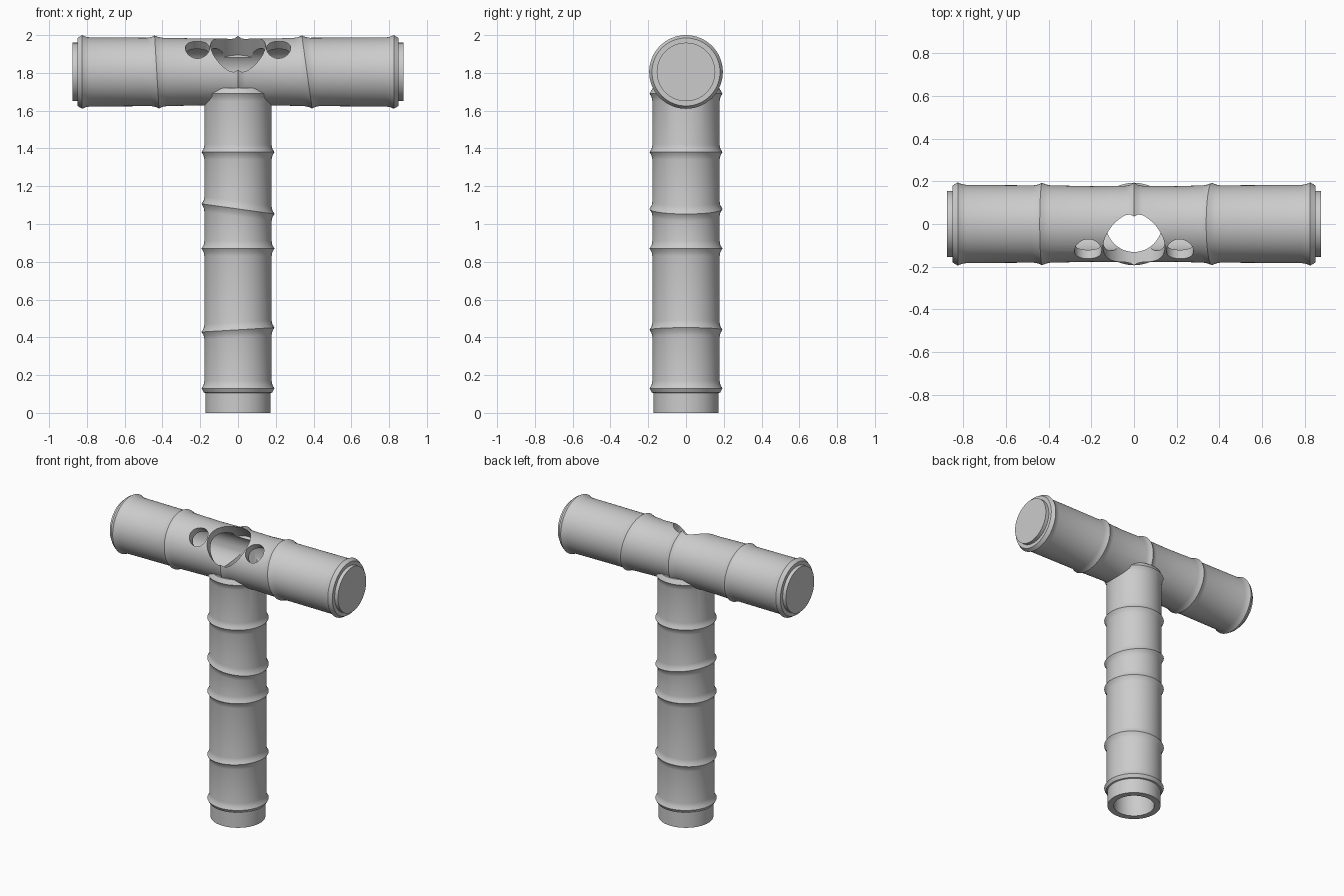
import bpy, bmesh, math
from mathutils import Vector

if "Cube" in bpy.data.objects:
    bpy.data.objects.remove(bpy.data.objects["Cube"])

SIDES = 64
HEAD_Z = 1.805

grey = bpy.data.materials.new("plain grey")
grey.use_nodes = True
COLOUR = (0.6, 0.6, 0.6, 1)
grey.diffuse_color = COLOUR
grey.node_tree.nodes["Principled BSDF"].inputs["Base Color"].default_value = COLOUR


def node(t, body, ridge=0.193, tilt=0.0):
    """Profile points of one flared bamboo joint centred at t."""
    return [(t - 0.04, body, tilt), (t - 0.018, body + 0.004, tilt), (t, ridge, tilt),
            (t + 0.018, body + 0.004, tilt), (t + 0.04, body, tilt)]


def lathe(name, profile, place):
    """Closed solid of revolution; every station may be sheared by its tilt."""
    bm = bmesh.new()
    rings = []
    for t, r, tilt in profile:
        ring = []
        for i in range(SIDES):
            a = 2 * math.pi * i / SIDES
            ring.append(bm.verts.new(place(t, r * math.cos(a), r * math.sin(a), tilt)))
        rings.append(ring)
    for low, high in zip(rings, rings[1:]):
        for i in range(SIDES):
            j = (i + 1) % SIDES
            bm.faces.new((low[i], low[j], high[j], high[i]))
    bm.faces.new(rings[0][::-1])
    bm.faces.new(rings[-1])
    bmesh.ops.recalc_face_normals(bm, faces=bm.faces)
    mesh = bpy.data.meshes.new(name)
    bm.to_mesh(mesh)
    bm.free()
    mesh.materials.append(grey)
    obj = bpy.data.objects.new(name, mesh)
    bpy.context.collection.objects.link(obj)
    return obj


def upright(t, u, v, tilt):
    return Vector((u, v, t + tilt * u))


def sideways(t, u, v, tilt):
    return Vector((t + tilt * v, u, HEAD_Z + v))


def drill(x, angle):
    """Placement along a line rising towards the front from the head axis."""
    c, s = math.cos(math.radians(angle)), math.sin(math.radians(angle))
    return lambda t, u, v, tilt: Vector((x + u, -c * t + s * v, HEAD_Z + s * t + c * v))


def combine(target, tool, operation):
    mod = target.modifiers.new(operation.title(), "BOOLEAN")
    mod.operation = operation
    mod.solver = "EXACT"
    mod.object = tool
    bpy.context.view_layer.objects.active = target
    bpy.ops.object.modifier_apply(modifier=mod.name)
    bpy.data.objects.remove(tool)


# Upright handle: plain foot, five joints and a collar under the head
handle_profile = [(0, 0.172, 0), (0.105, 0.172, 0), (0.108, 0.181, 0), (0.13, 0.193, 0),
                  (0.148, 0.182, 0), (0.17, 0.178, 0)]
for z, tilt in ((0.44, 0.06), (0.87, 0), (1.08, -0.14), (1.38, 0)):
    handle_profile += node(z, 0.178, tilt=tilt)
handle_profile += [(1.65, 0.178, 0), (1.672, 0.182, 0), (1.69, 0.193, 0), (1.72, 0.176, 0)]
handle = lathe("handle", handle_profile, upright)

# Crosswise head: stepped end plugs, flared rims and three joints
def head_end(side):
    pts = [(0.875, 0.155), (0.85, 0.155), (0.85, 0.18), (0.825, 0.195), (0.808, 0.187), (0.785, 0.183)]
    return [(side * t, r, 0) for t, r in pts][::-side]

head_profile = (head_end(-1) + node(-0.43, 0.181, tilt=-0.06)
                + [(-0.2, 0.177, 0)] + node(0, 0.179, 0.194) + [(0.2, 0.177, 0)]
                + node(0.365, 0.181, tilt=-0.14) + head_end(1))
head = lathe("hollow_head", head_profile, sideways)
combine(head, handle, "UNION")
head.name = "bamboo_mallet"

# Hollow out the head and handle, then drill the slanted holes
bores = [((-0.8, 0.8), 0.125, sideways), ((-0.1, HEAD_Z), 0.131, upright),
         ((0, 0.4), 0.145, drill(0, 52))]
bores += [((0, 0.4), 0.064, drill(side * 0.215, 45)) for side in (-1, 1)]
for (start, end), radius, place in bores:
    combine(head, lathe("bore", [(start, radius, 0), (end, radius, 0)], place), "DIFFERENCE")

bpy.ops.object.select_all(action="DESELECT")
head.select_set(True)
bpy.context.view_layer.objects.active = head
bpy.ops.object.shade_smooth_by_angle(angle=math.radians(30))
